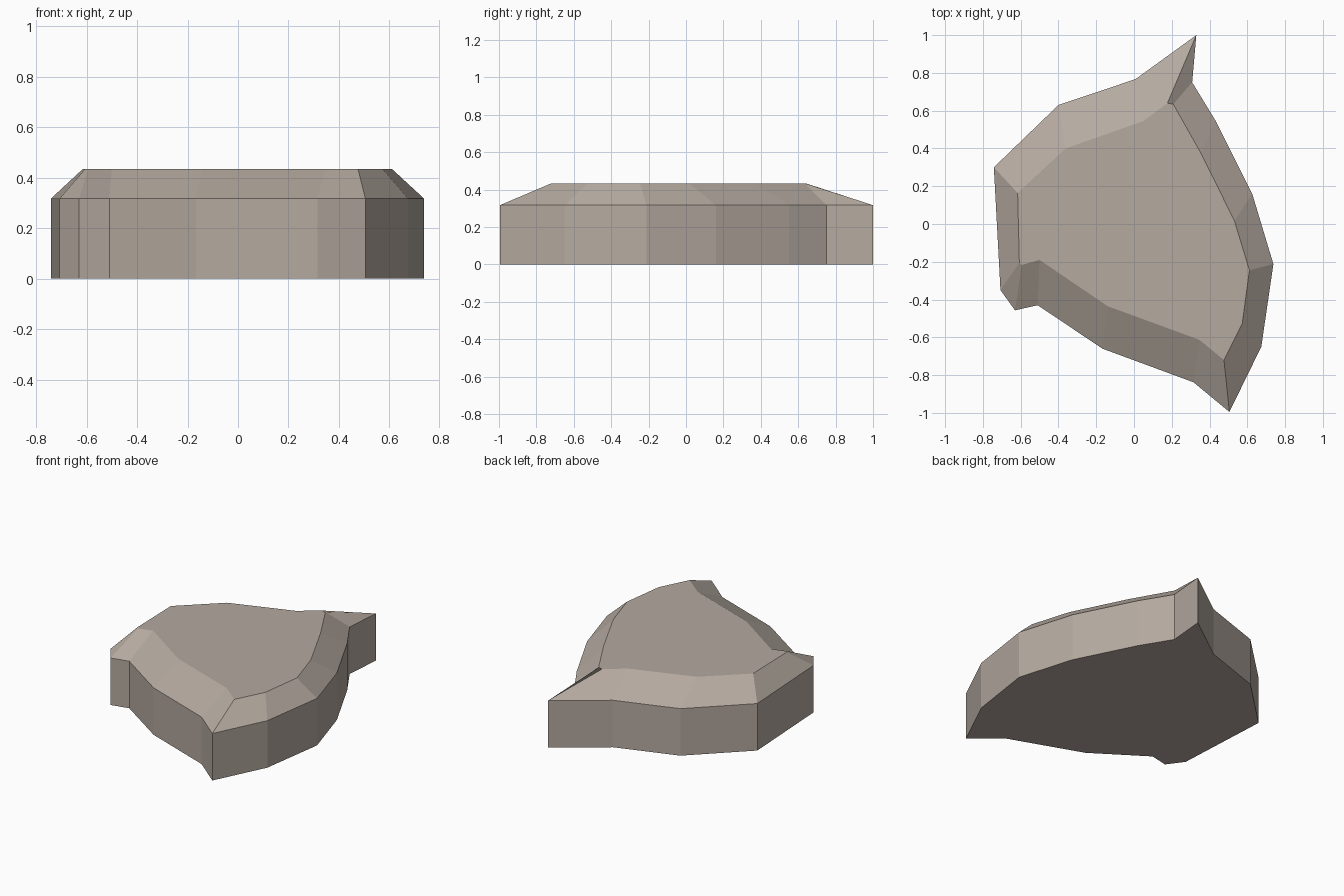
import bpy, bmesh

if "Cube" in bpy.data.objects:
    bpy.data.objects.remove(bpy.data.objects["Cube"])

# Outline of the slab's vertical sides, clockwise seen from above
base = [(0.33, 1.0), (0.308, 0.75), (0.43, 0.55), (0.626, 0.16), (0.738, -0.212),
        (0.674, -0.65), (0.505, -0.995), (0.315, -0.838), (-0.167, -0.66),
        (-0.51, -0.43), (-0.63, -0.457), (-0.707, -0.35), (-0.742, 0.30),
        (-0.40, 0.63), (0.008, 0.767)]
# Matching outline of the flat top, inside the chamfer
top = [(0.177, 0.64), (0.208, 0.634), (0.357, 0.37), (0.532, 0.016), (0.611, -0.245),
       (0.573, -0.527), (0.476, -0.72), (0.346, -0.613), (-0.14, -0.435),
       (-0.50, -0.19), (-0.595, -0.217), (-0.607, -0.205), (-0.616, 0.164),
       (-0.362, 0.40), (0.05, 0.545)]
SHOULDER, HEIGHT = 0.317, 0.434

stone = bpy.data.materials.new("warm grey stone")
stone.diffuse_color = (0.46, 0.40, 0.35, 1)
stone.use_nodes = True
stone.node_tree.nodes["Principled BSDF"].inputs["Base Color"].default_value = stone.diffuse_color

# Loft: ground ring, shoulder ring, top ring
bm = bmesh.new()
rings = [[bm.verts.new((x, y, z)) for x, y in outline]
         for outline, z in ((base, 0), (base, SHOULDER), (top, HEIGHT))]
n = len(base)
for lower, upper in zip(rings, rings[1:]):
    for i in range(n):
        j = (i + 1) % n
        bm.faces.new((lower[i], upper[i], upper[j], lower[j]))
bm.faces.new(rings[0])
bm.faces.new(rings[-1][::-1])
bmesh.ops.recalc_face_normals(bm, faces=bm.faces[:])

mesh = bpy.data.meshes.new("rock_slab")
bm.to_mesh(mesh)
bm.free()
mesh.materials.append(stone)
slab = bpy.data.objects.new("rock_slab", mesh)
bpy.context.collection.objects.link(slab)
